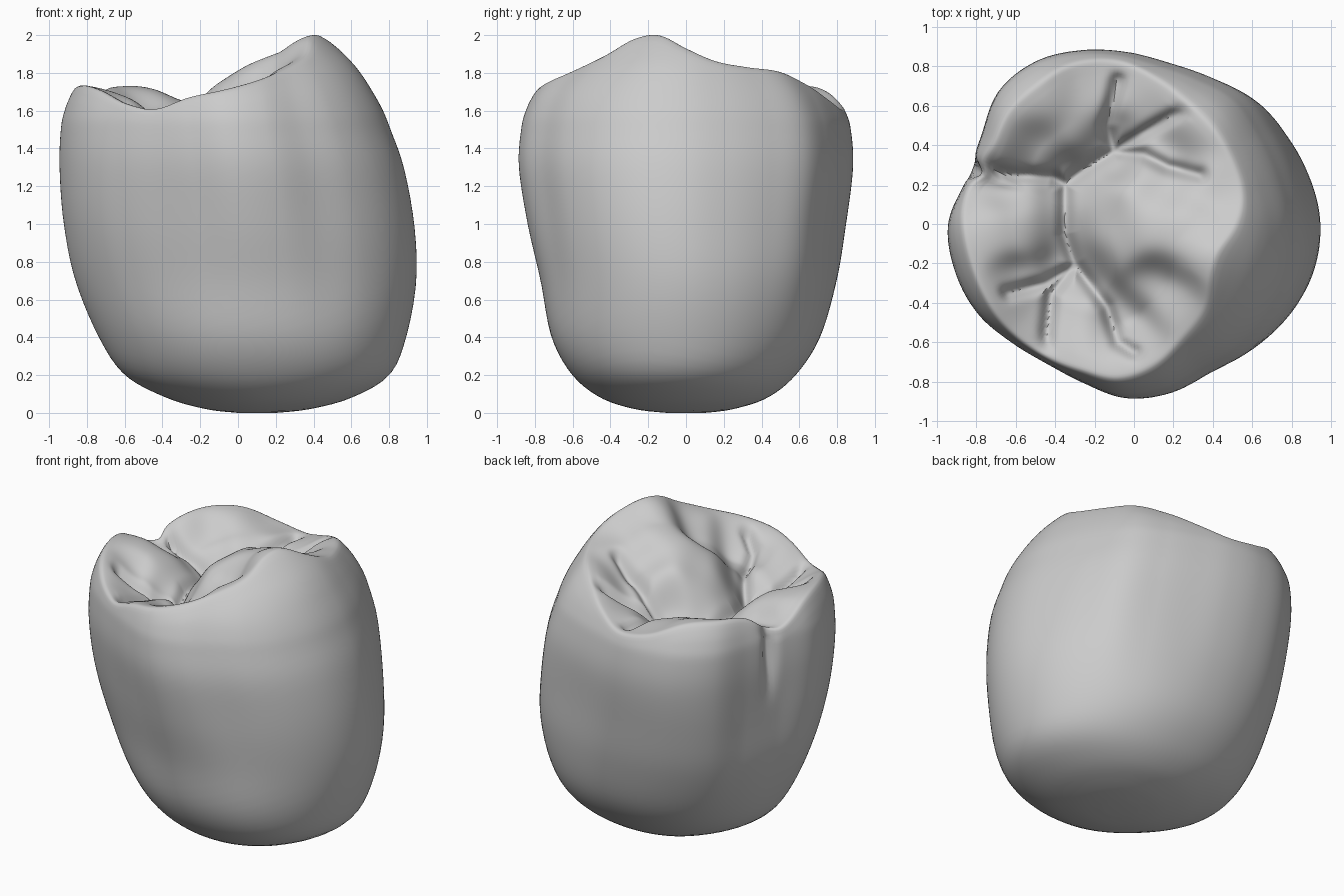
import bpy
import bmesh
import math
from mathutils import Vector

cube = bpy.data.objects.get("Cube")
if cube:
    bpy.data.objects.remove(cube)

SIDES, WALL, TOP = 256, 48, 64
CENTRE = Vector((-0.18, 0.02))

# wall profile: height, then x and y limits of the section
PROFILE = [
    (0, 0, .2, -.1, .1), (.02, -.17, .38, -.27, .25), (.08, -.38, .6, -.45, .43),
    (.2, -.6, .8, -.6, .58), (.4, -.74, .89, -.71, .71), (.7, -.865, .945, -.77, .8),
    (1, -.925, .935, -.84, .85), (1.3, -.947, .88, -.887, .887), (1.5, -.94, .81, -.875, .875),
    (1.6, -.92, .77, -.85, .845), (1.7, -.88, .715, -.8, .79), (1.8, -.82, .65, -.71, .7),
    (1.9, -.76, .565, -.6, .6), (2.03, -.7, .42, -.5, .5)]

# section radius near the base and higher up, and rim height, at even angles
BASE_RADIUS = [.945, .91, .885, .94, .94, .855, .885, .94]
RADIUS = [.94, .91, .895, .9, .86, .845, .87, .91, .95, .95, .885, .875,
          .94, .935, .905, .85, .82, .835, .88, .885, .87, .905, .935, .95]
RIM = [1.93, 1.86, 1.83, 1.81, 1.75, 1.67, 1.61, 1.64, 1.72, 1.73, 1.7, 1.59,
       1.71, 1.735, 1.71, 1.64, 1.61, 1.67, 1.71, 1.76, 1.82, 1.89, 1.98, 2]

# relief of the chewing surface
RELIEF = [
    (-.35, .2, 1.44), (-.35, 0, 1.46), (-.3, -.2, 1.46), (-.12, .4, 1.48),
    (0, .05, 1.82), (.25, 0, 1.91), (.1, -.06, 1.88), (.35, .2, 1.83), (-.18, .05, 1.67),
    (.12, .2, 1.76), (.3, -.15, 1.95), (-.1, -.08, 1.76),
    (.1, -.3, 1.69), (.27, -.42, 1.8), (-.07, -.5, 1.53), (0, -.65, 1.63),
    (-.25, -.52, 1.62), (-.42, -.45, 1.53), (-.7, -.05, 1.71), (-.52, 0, 1.66),
    (-.6, -.32, 1.58), (-.6, .22, 1.54), (-.45, .62, 1.7), (-.28, .52, 1.65),
    (-.5, .4, 1.6), (-.22, .66, 1.64), (.1, .48, 1.62), (.3, .5, 1.71),
    (.2, .33, 1.64), (.05, .66, 1.62)]

# fissure paths
FISSURES = [
    [(-.08, .74), (-.14, .5), (-.1, .37), (-.22, .3), (-.35, .2), (-.35, -.05),
     (-.3, -.2), (-.14, -.42), (-.08, -.6), (0, -.65)],
    [(-.35, .2), (-.42, .24), (-.6, .25), (-.85, .28)],
    [(-.3, -.2), (-.42, -.35), (-.45, -.62)],
    [(-.1, .37), (.05, .35), (.17, .29), (.33, .25)],
    [(-.1, .37), (.08, .48), (.28, .6)],
    [(-.3, -.22), (-.45, -.3), (-.64, -.35)]]


def catmull(a, b, c, d, t):
    return .5 * (2 * b + (c - a) * t + (2 * a - 5 * b + 4 * c - d) * t * t
                 + (3 * b - a - 3 * c + d) * t ** 3)


def around(values, angle):
    p = angle / math.tau * len(values)
    i = math.floor(p)
    return catmull(*[values[(i + k) % len(values)] for k in (-1, 0, 1, 2)], p - i)


def profile(p):
    last = len(PROFILE) - 1
    i = min(int(p), last - 1)
    rows = [PROFILE[max(0, min(last, i + k))] for k in (-1, 0, 1, 2)]
    return [catmull(*column, p - i) for column in zip(*rows)]


def level_at(z):
    low, high = 0, len(PROFILE) - 1
    for _ in range(30):
        mid = (low + high) / 2
        if profile(mid)[0] < z:
            low = mid
        else:
            high = mid
    return low


def smooth(low, high, value):
    t = max(0, min(1, (value - low) / (high - low)))
    return t * t * (3 - 2 * t)


def wall_point(angle, p):
    z, x0, x1, y0, y1 = profile(p)
    # the section grows rounder toward the base
    r = around(BASE_RADIUS, angle)
    r += (around(RADIUS, angle) - r) * smooth(.2, 1.2, z)
    # side groove running down from the rim
    off = (angle - math.radians(161)) / .05
    r -= .065 * math.exp(-off * off) * smooth(1.1, 1.5, z)
    ux, uy = r * math.cos(angle) / .945, r * math.sin(angle) / .885
    return Vector(((x0 + x1 + (x1 - x0) * ux) / 2, (y0 + y1 + (y1 - y0) * uy) / 2, z))


def fissure_distance(point):
    best = 1
    for path in FISSURES:
        for a, b in zip(path, path[1:]):
            a, b = Vector(a), Vector(b)
            t = max(0, min(1, (point - a).dot(b - a) / (b - a).length_squared))
            best = min(best, (a + (b - a) * t - point).length)
    return best


def relief(point):
    total = weight = 1e-9
    for x, y, z in RELIEF:
        w = math.exp(-((point.x - x) ** 2 + (point.y - y) ** 2) / .018)
        total += w * z
        weight += w
    return total / weight


def top_point(rim, t):
    flat = CENTRE.lerp(rim.xy, t)
    z = relief(flat)
    z += (rim.z - z) * smooth(.64, 1, t)
    z -= .06 * math.exp(-(fissure_distance(flat) / .035) ** 2) * (1 - smooth(.85, 1, t))
    return Vector((flat.x, flat.y, z))


# rings from the base up the wall, over the rim and into the basin
bm = bmesh.new()
angles = [math.tau * i / SIDES for i in range(SIDES)]
limits = [level_at(around(RIM, a)) for a in angles]
rims = [wall_point(a, p) for a, p in zip(angles, limits)]
rings = []
for j in range(WALL + 1):
    rings.append([bm.verts.new(wall_point(a, p * j / WALL)) for a, p in zip(angles, limits)])
for j in range(1, TOP):
    rings.append([bm.verts.new(top_point(r, 1 - j / TOP)) for r in rims])
for lower, upper in zip(rings, rings[1:]):
    for i in range(SIDES):
        k = (i + 1) % SIDES
        bm.faces.new((lower[i], lower[k], upper[k], upper[i]))
base = bm.verts.new((.1, 0, 0))
pit = bm.verts.new((CENTRE.x, CENTRE.y, relief(CENTRE)))
for i in range(SIDES):
    k = (i + 1) % SIDES
    bm.faces.new((base, rings[0][k], rings[0][i]))
    bm.faces.new((pit, rings[-1][i], rings[-1][k]))
# soften the crest
crest = [v for ring in rings[WALL - 3:WALL + 6] for v in ring]
for _ in range(4):
    bmesh.ops.smooth_vert(bm, verts=crest, factor=.5, use_axis_x=True, use_axis_y=True, use_axis_z=True)
bmesh.ops.recalc_face_normals(bm, faces=bm.faces)

mesh = bpy.data.meshes.new("molar_crown")
bm.to_mesh(mesh)
bm.free()
crown = bpy.data.objects.new("molar_crown", mesh)
bpy.context.collection.objects.link(crown)

grey = bpy.data.materials.new("light_grey")
grey.use_nodes = True
grey.diffuse_color = (.6, .6, .6, 1)
grey.node_tree.nodes["Principled BSDF"].inputs["Base Color"].default_value = (.6, .6, .6, 1)
mesh.materials.append(grey)

bpy.context.view_layer.objects.active = crown
crown.select_set(True)
bpy.ops.object.shade_smooth_by_angle(angle=math.radians(50))
